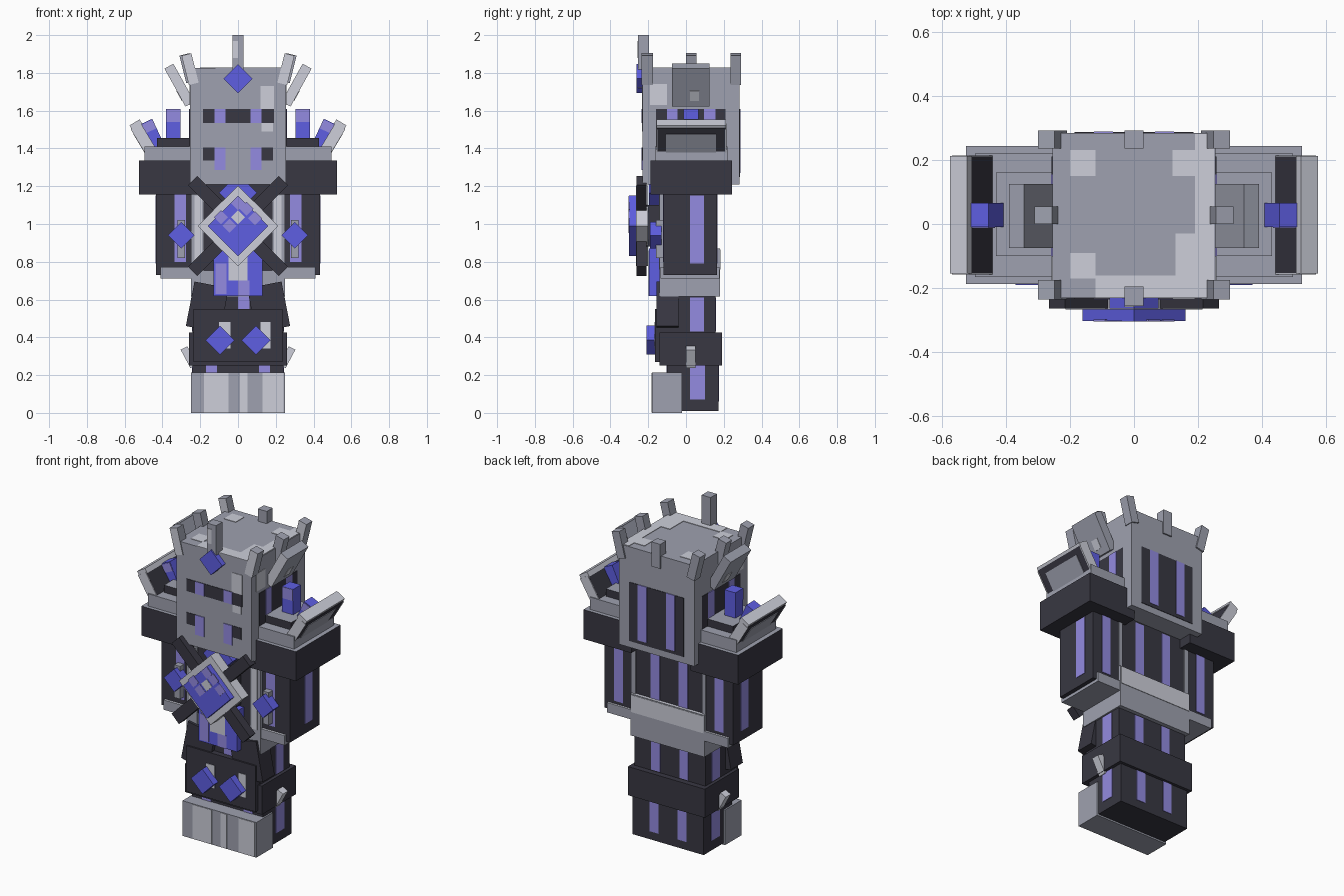
import bpy
import bmesh
from math import radians, sqrt
from mathutils import Matrix, Vector

default_cube = bpy.data.objects.get("Cube")
if default_cube:
    bpy.data.objects.remove(default_cube, do_unlink=True)


def make_material(name, rgb):
    """Flat material from display values, converted to linear."""
    linear = [(c / 255) ** 2.2 for c in rgb] + [1]
    material = bpy.data.materials.new(name)
    material.use_nodes = True
    material.diffuse_color = linear
    shader = material.node_tree.nodes["Principled BSDF"]
    shader.inputs["Base Color"].default_value = linear
    shader.inputs["Roughness"].default_value = .9
    return material


dark = make_material("dark iron", (59, 58, 68))
grey = make_material("steel grey", (157, 160, 174))
light = make_material("light steel", (204, 206, 217))
purple = make_material("soft purple", (146, 138, 224))
blue = make_material("gem blue", (95, 95, 226))

TOP = Vector((0, 0, 1))
FRONT = Vector((0, -1, 0))


def box(name, material, x, y, z, tilt=0, mirror=False, accent=None, facing=TOP):
    """Box from x, y, z ranges, tilted about y; accent recolours one face."""
    sides = (("left_", 1), ("right_", -1)) if mirror else (("", 1),)
    for prefix, side in sides:
        mesh = bpy.data.meshes.new(prefix + name)
        bm = bmesh.new()
        size = Vector([r[1] - r[0] for r in (x, y, z)])
        centre = Vector([(r[0] + r[1]) / 2 for r in (x, y, z)])
        centre.x *= side
        bmesh.ops.create_cube(bm, size=1, matrix=Matrix.Diagonal(size).to_4x4())
        bm.normal_update()
        for face in bm.faces:
            face.material_index = int(accent is not None and face.normal.dot(facing) > .9)
        bm.to_mesh(mesh)
        bm.free()
        mesh.materials.append(material)
        if accent:
            mesh.materials.append(accent)
        part = bpy.data.objects.new(prefix + name, mesh)
        part.location = centre
        part.rotation_euler.y = radians(tilt * side)
        bpy.context.collection.objects.link(part)


def diamond(name, material, x, z, reach, y, mirror=False):
    """Square gem standing on its corner; reach is the half diagonal."""
    half = reach / sqrt(2)
    box(name, material, (x - half, x + half), y, (z - half, z + half), 45, mirror)


def skin(face, depth):
    """Range of a thin plate lying on a face."""
    return face - depth, face + depth


THIN = .003

# Feet and lower legs
box("toe_block", grey, (-.25, .25), (-.18, -.02), (0, .215))
for left, right in ((-.18, -.05), (.01, .05), (.13, .24)):
    box("toe_highlight", light, (left, right), skin(-.18, THIN), (.003, .212))
box("shin", dark, (-.24, .24), (-.1, .172), (.01, .27))
box("shin_side_stripe", purple, skin(.24, THIN), (.02, .1), (.07, .25), mirror=True)
box("shin_back_stripe", purple, (.065, .125), skin(.172, THIN), (.06, .25), mirror=True)
box("shin_front_stripe", purple, (.11, .17), skin(-.1, THIN), (.2, .25), mirror=True)

# Knees with gems and side spikes
box("knee_band", dark, (-.26, .26), (-.14, .19), (.25, .425))
box("knee_plate", dark, (-.235, .235), (-.165, -.12), (.27, .55))
box("right_knee_highlight", light, (-.1, -.04), skin(-.165, THIN), (.34, .48))
box("left_knee_highlight", light, (.12, .172), skin(-.165, THIN), (.34, .48))
diamond("knee_gem", blue, .095, .385, .077, (-.21, -.16), mirror=True)
box("knee_spike", light, (.24, .28), (0, .05), (.24, .35), 28, mirror=True)

# Thighs and skirt
box("thigh", dark, (-.24, .24), (-.13, .155), (.42, .63))
box("thigh_side_stripe", purple, skin(.24, THIN), (.02, .095), (.43, .61), mirror=True)
box("thigh_back_stripe", purple, (.065, .125), skin(.155, THIN), (.43, .61), mirror=True)
box("thigh_front_stripe", purple, (0, .06), skin(-.13, THIN), (.55, .62))
box("skirt_plate", dark, (.07, .255), (-.155, -.04), (.44, .68), -11, mirror=True)

# Torso with corner columns
box("torso", dark, (-.245, .245), (-.13, .16), (.62, 1.25))
box("corner_column", grey, (.18, .25), (-.14, -.1), (.62, 1.19), mirror=True)
box("corner_highlight", light, (.19, .23), skin(-.14, THIN), (.76, 1.15), mirror=True)
box("back_column", grey, (.225, .25), (.1, .168), (.8, 1.19), mirror=True)
box("torso_back_stripe", purple, (.065, .125), skin(.16, THIN), (.87, 1.2), mirror=True)
box("belt", grey, (-.25, .25), (-.135, .18), (.615, .75), accent=light)
box("belt_back", grey, (-.25, .25), (.1, .18), (.74, .87), accent=light)
box("belt_highlight", light, (-.245, .245), skin(.18, THIN), (.76, .865))

# Hanging front cloth
box("front_cloth", blue, (-.13, .13), (-.195, -.13), (.62, .87))
box("cloth_highlight", light, (-.05, .05), skin(-.195, THIN), (.7, .86))
box("cloth_shade", purple, (-.12, -.06), skin(-.195, THIN), (.63, .79))
box("cloth_shade_low", purple, (0, .06), skin(-.195, THIN), (.62, .7))

# Chest emblem: crossed bars, frame and large gem
for angle in (-45, 45):
    box("crossed_bar", dark, (-.035, .035), (-.263, -.21), (.65, 1.33), angle)
box("chest_mount", dark, (-.11, .11), (-.22, -.12), (.88, 1.1))
diamond("collar_gem", blue, 0, 1.165, .1, (-.195, -.12))
diamond("emblem_frame", light, 0, .99, .213, (-.266, -.2))
diamond("emblem_gem", blue, 0, .99, .16, (-.302, -.25))
for x, z, tone in ((0, 1.035, light), (-.045, .99, purple), (.045, 1.08, purple),
                   (-.09, 1.035, purple), (0, 1.11, purple), (.09, 1.03, purple)):
    diamond("gem_facet", tone, x, z, .037, skin(-.301, THIN))

# Arms
box("arm", dark, (.25, .435), (-.12, .165), (.73, 1.17), mirror=True)
box("arm_side_stripe", purple, skin(.435, THIN), (.02, .095), (.79, 1.15), mirror=True)
box("arm_front_stripe", purple, (.275, .335), skin(-.12, THIN), (.8, 1.155), mirror=True)
box("arm_back_stripe", purple, (.31, .37), skin(.165, THIN), (.79, 1.155), mirror=True)
box("arm_cuff", grey, (.24, .41), (-.135, .178), (.712, .772), mirror=True, accent=light)
box("arm_clasp", grey, (.28, .32), (-.16, -.11), (.82, 1.02), mirror=True)
diamond("arm_gem", blue, .3, .94, .07, (-.19, -.13), mirror=True)

# Shoulder guards
box("shoulder_guard", dark, (.2, .523), (-.187, .243), (1.155, 1.335), mirror=True, accent=grey)
box("shoulder_step", grey, (.24, .495), (-.165, .22), (1.33, 1.41), mirror=True)
box("shoulder_pad", dark, (.24, .43), (-.1, .16), (1.4, 1.455), mirror=True, accent=grey)
box("shoulder_wing", dark, (.462, .522), (-.153, .21), (1.34, 1.535), 31, mirror=True)
box("wing_top_rim", light, (.509, .571), (-.155, .212), (1.51, 1.54), 31, mirror=True)
for front, back in ((-.157, -.15), (.207, .214)):
    box("wing_end", light, (.461, .523), (front, back), (1.34, 1.53), 31, mirror=True)
box("wing_panel", grey, skin(.514, THIN), (-.105, .16), (1.345, 1.485), 31, mirror=True)
box("wing_highlight", light, skin(.516, THIN), (.03, .09), (1.39, 1.45), 31, mirror=True)
box("upright_crystal", blue, (.305, .38), (-.01, .065), (1.4, 1.61), mirror=True)
box("crystal_highlight", purple, (.306, .379), skin(-.01, THIN), (1.54, 1.609), mirror=True)
box("leaning_crystal", blue, (.415, .485), (-.01, .065), (1.38, 1.55), 25, mirror=True)
box("leaning_highlight", purple, (.44, .506), skin(-.01, THIN), (1.49, 1.54), 25, mirror=True)

# Helmet
box("helmet", grey, (-.254, .254), (-.23, .283), (1.21, 1.825))
box("eye_slit", dark, (-.185, .19), skin(-.23, THIN), (1.535, 1.61))
box("eye_glow", purple, (.065, .125), (-.235, -.225), (1.535, 1.61), mirror=True)
box("mouth_slot", dark, (.12, .185), skin(-.23, THIN), (1.335, 1.405), mirror=True)
box("mouth_glow", purple, (.065, .125), (-.235, -.225), (1.285, 1.405), mirror=True)
box("brow_highlight", light, (.12, .19), skin(-.23, THIN), (1.61, 1.73))
box("cheek_highlight", light, (.125, .185), skin(-.23, THIN), (1.49, 1.535))
box("side_grille", dark, skin(.254, THIN), (-.16, .21), (1.25, 1.61), mirror=True)
for front, back in ((-.1, -.045), (.095, .155)):
    box("side_grille_glow", purple, skin(.254, .005), (front, back), (1.28, 1.61), mirror=True)
box("side_highlight", light, skin(.254, THIN), (-.19, -.1), (1.63, 1.74), mirror=True)
box("back_grille", dark, (-.185, .185), skin(.283, THIN), (1.25, 1.61))
box("back_grille_glow", purple, (.065, .125), skin(.283, .005), (1.27, 1.61), mirror=True)

# Light patches on the crown top
for x, y in (((-.2, -.12), (.15, .23)), ((-.2, -.12), (-.17, -.09)),
             ((.19, .25), (-.23, .28)), ((.12, .19), (.15, .23)),
             ((.13, .19), (-.16, -.03)), ((-.12, .19), (-.23, -.16))):
    box("crown_patch", light, x, y, skin(1.825, THIN))

# Crown spikes, side horns and brow gem
box("front_spike", grey, (-.03, .03), (-.255, -.195), (1.72, 2))
box("front_spike_highlight", light, (-.029, 0), skin(-.255, THIN), (1.88, 1.97))
box("back_spike", grey, (-.03, .03), (.235, .292), (1.75, 1.9))
for front, back in ((-.235, -.175), (.235, .292)):
    box("corner_spike", grey, (.227, .28), (front, back), (1.74, 1.9), 14,
        mirror=True, accent=light, facing=FRONT)
box("side_spike", grey, (.237, .293), (0, .055), (1.75, 1.9), 14, mirror=True)
box("side_horn", grey, (.283, .337), (-.075, .125), (1.62, 1.85), 29,
    mirror=True, accent=light, facing=FRONT)
box("horn_highlight", light, skin(.31, THIN), (.02, .07), (1.65, 1.71), 29, mirror=True)
diamond("brow_gem", blue, 0, 1.77, .077, (-.263, -.22))
